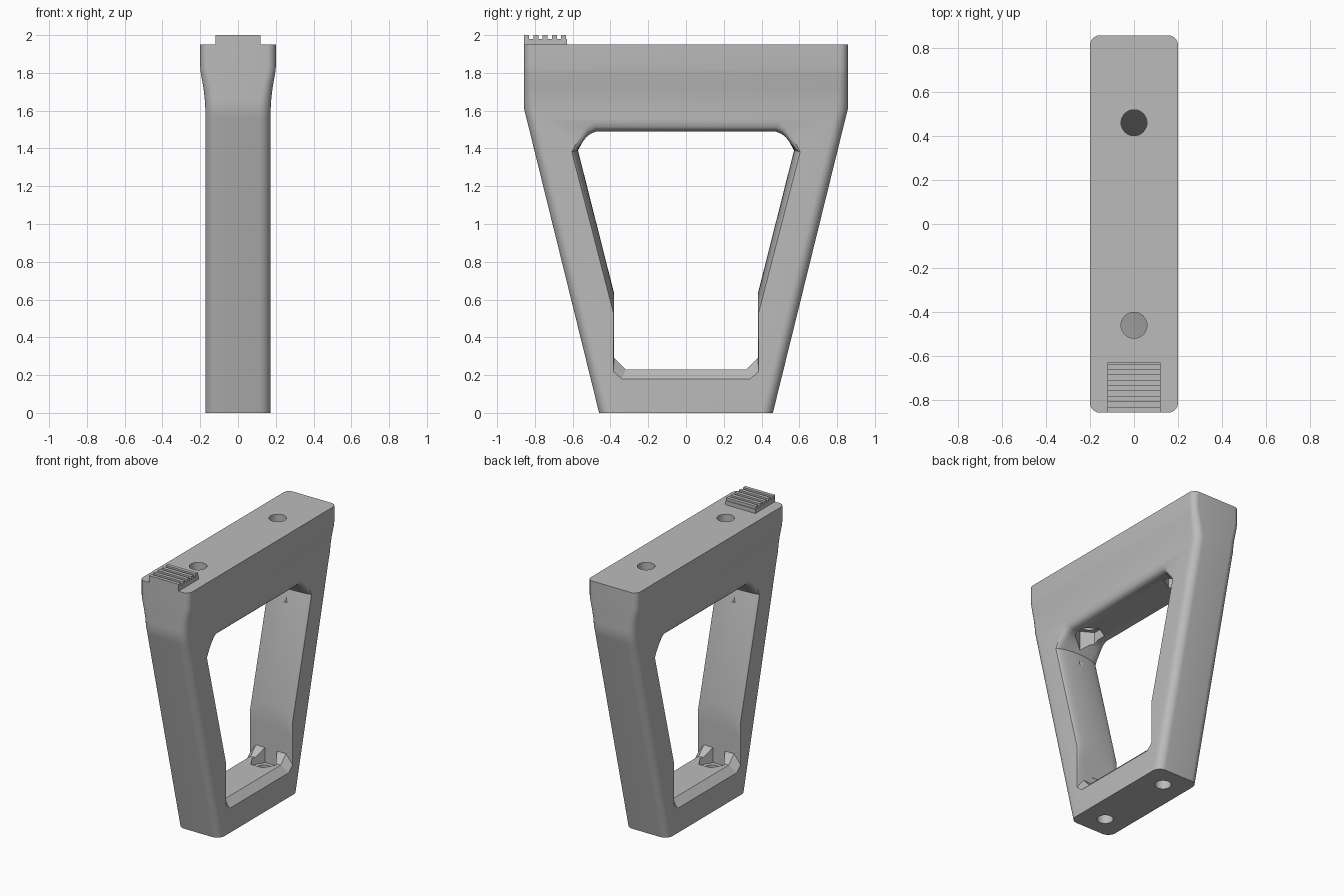
import bpy, bmesh, math
from mathutils import Matrix

if "Cube" in bpy.data.objects:
    bpy.data.objects.remove(bpy.data.objects["Cube"])

grey = bpy.data.materials.new("plain grey")
grey.diffuse_color = (0.5, 0.5, 0.5, 1)
grey.use_nodes = True
grey.node_tree.nodes["Principled BSDF"].inputs["Base Color"].default_value = grey.diffuse_color


def finish(name, bm):
    bmesh.ops.recalc_face_normals(bm, faces=bm.faces)
    me = bpy.data.meshes.new(name)
    bm.to_mesh(me)
    bm.free()
    ob = bpy.data.objects.new(name, me)
    bpy.context.collection.objects.link(ob)
    me.materials.append(grey)
    return ob


def loft(name, rings):
    bm = bmesh.new()
    vs = [[bm.verts.new(p) for p in r] for r in rings]
    n = len(rings[0])
    for a, b in zip(vs, vs[1:]):
        for i in range(n):
            j = (i + 1) % n
            bm.faces.new((a[i], a[j], b[j], b[i]))
    bm.faces.new(vs[0])
    bm.faces.new(vs[-1])
    return finish(name, bm)


def rounded_ring(z, hx, hy, r, seg=8):
    pts = []
    for k, (sx, sy) in enumerate(((1, 1), (-1, 1), (-1, -1), (1, -1))):
        for i in range(seg + 1):
            a = math.pi / 2 * (k + i / seg)
            pts.append((sx * (hx - r) + r * math.cos(a), sy * (hy - r) + r * math.sin(a), z))
    return pts


def prism(name, y, z0, z1, r, sides, turn=0):
    bm = bmesh.new()
    m = Matrix.Translation((0, y, (z0 + z1) / 2)) @ Matrix.Rotation(turn, 4, 'Z')
    bmesh.ops.create_cone(bm, cap_ends=True, segments=sides, radius1=r, radius2=r,
                          depth=z1 - z0, matrix=m)
    return finish(name, bm)


def cut(ob, cutter):
    mod = ob.modifiers.new("cut", 'BOOLEAN')
    mod.operation, mod.solver, mod.object = 'DIFFERENCE', 'EXACT', cutter
    bpy.context.view_layer.objects.active = ob
    bpy.ops.object.modifier_apply(modifier=mod.name)
    bpy.data.objects.remove(cutter, do_unlink=True)


# Tapered body: rounded rectangles stacked in z
def taper(z):
    return 0.46 + (0.857 - 0.46) * min(z / 1.61, 1)


levels = [(0, .172, .06), (1.56, .172, .06), (1.61, .173, .06), (1.66, .176, .058),
          (1.72, .183, .053), (1.8, .197, .047), (1.83, .2, .045), (1.95, .2, .045)]
frame = loft("handle_frame", [rounded_ring(z, hx, taper(z), r) for z, hx, r in levels])

# Window: inner outline on the centre plane, wider outline at the faces
inner = [(.32, .23), (.38, .29), (.38, .45), (.38, .63), (.572, 1.39),
         (.55, 1.43), (.53, 1.458), (.505, 1.478), (.475, 1.49)]
outer = [(.34, .18), (.385, .22), (.385, .35), (.397, .52), (.613, 1.38),
         (.585, 1.42), (.56, 1.46), (.53, 1.51), (.49, 1.54)]


def window_ring(x):
    s = min(abs(x) / .172, 1)
    leg = 1 - math.sqrt(max(0, 1 - s * s * .96))              # round leg
    t = max(0, min((abs(x) - .122) / .05, 1))
    edge = 1 - math.sqrt(max(0, 1 - t * t))                  # rounded rim
    half = []
    for i, ((a, b), (c, d)) in enumerate(zip(inner, outer)):
        k = t if i < 2 else leg if i == 4 else edge
        if i == 3:   # where the round leg meets the flat lower wall
            y = max(.38, .38 + .005 * edge)
            z = .63 - .11 * leg - .01 * s
            half.append((x, y, z))
        else:
            half.append((x, a + (c - a) * k, b + (d - b) * k))
    return half + [(px, -py, pz) for px, py, pz in reversed(half)]


xs = [.0, .04, .07, .1, .122, .135, .147, .157, .165, .172, .26]
xs = [-x for x in reversed(xs[1:])] + xs
cut(frame, loft("window_cutter", [window_ring(x) for x in xs]))

# Bolt holes and hexagonal nut pockets
for s in (-1, 1):
    cut(frame, prism("top_hole_cutter", s * .46, 1.3, 2.1, .059, 32))
    cut(frame, prism("top_nut_cutter", s * .46, 1.3, 1.56, .1, 6))
    cut(frame, prism("bottom_hole_cutter", s * .3, -.1, .3, .055, 32))
    cut(frame, prism("bottom_nut_cutter", s * .3, .18, .34, .095, 6, math.pi / 6))

# Ribbed catch on top, one comb-shaped profile extruded across x
comb = [(-.857, 1.93)]
for i in range(5):
    y = -.857 + i * .049
    comb += [(y, 1.98), (y, 2.0), (y + .026, 2.0), (y + .026, 1.98)]
comb[1:2] = []
comb += [(-.63, 1.98), (-.63, 1.93)]
loft("ribbed_catch", [[(x, y, z) for y, z in comb] for x in (-.12, .12)])

# Smooth the frame but keep its creases
bpy.ops.object.select_all(action='DESELECT')
frame.select_set(True)
bpy.context.view_layer.objects.active = frame
bpy.ops.object.shade_smooth_by_angle(angle=math.radians(25))
